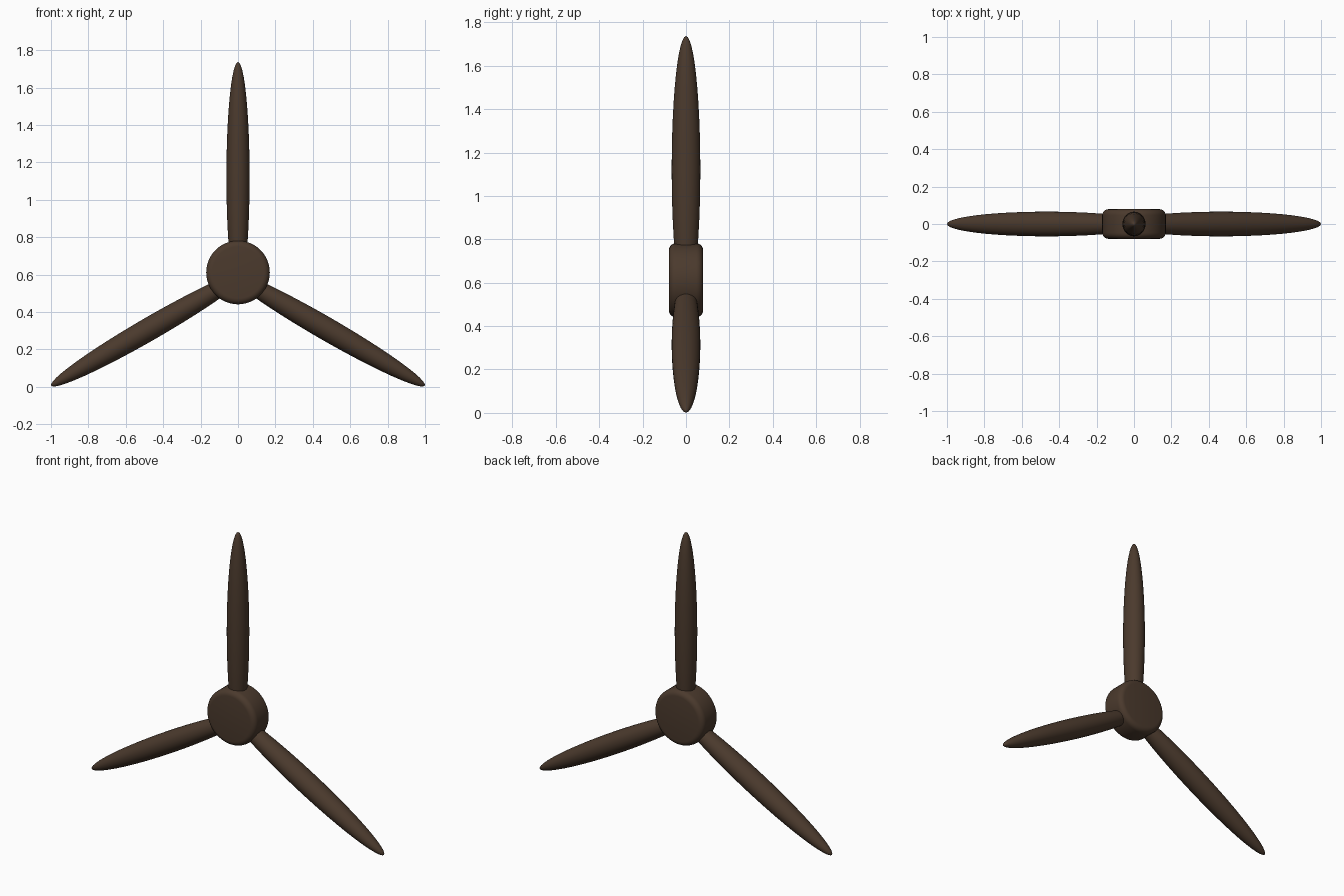
import bpy, math
from mathutils import Matrix

if "Cube" in bpy.data.objects:
    bpy.data.objects.remove(bpy.data.objects["Cube"])

mat = bpy.data.materials.new("dark_brown")
mat.diffuse_color = (0.07, 0.042, 0.026, 1)
mat.use_nodes = True
mat.node_tree.nodes["Principled BSDF"].inputs["Base Color"].default_value = mat.diffuse_color


def finish(obj, name):
    obj.name = name
    obj.data.materials.append(mat)
    bpy.ops.object.shade_smooth_by_angle(angle=math.radians(40))


# hub: short drum along y with rounded rims
bpy.ops.mesh.primitive_cylinder_add(vertices=48, radius=0.17, depth=0.158,
                                    location=(0, 0, 0.611),
                                    rotation=(math.pi / 2, 0, 0))
hub = bpy.context.object
bevel = hub.modifiers.new("rounded_rim", 'BEVEL')
bevel.width = 0.032
bevel.segments = 5
bevel.limit_method = 'ANGLE'
bpy.ops.object.modifier_apply(modifier=bevel.name)
finish(hub, "hub")

# three long ellipsoid blades spaced evenly around the y axis
SEMI, OFFSET, CENTRE_Z = 0.615, 0.5385, 0.583
for i, name in enumerate(("blade_top", "blade_right", "blade_left")):
    bpy.ops.mesh.primitive_uv_sphere_add(segments=32, ring_count=24, radius=1)
    blade = bpy.context.object
    blade.data.transform(Matrix.Translation((0, 0, OFFSET))
                         @ Matrix.Diagonal((0.062, 0.066, SEMI, 1)))
    blade.location = (0, 0, CENTRE_Z)
    blade.rotation_euler = (0, i * math.tau / 3, 0)
    finish(blade, name)
